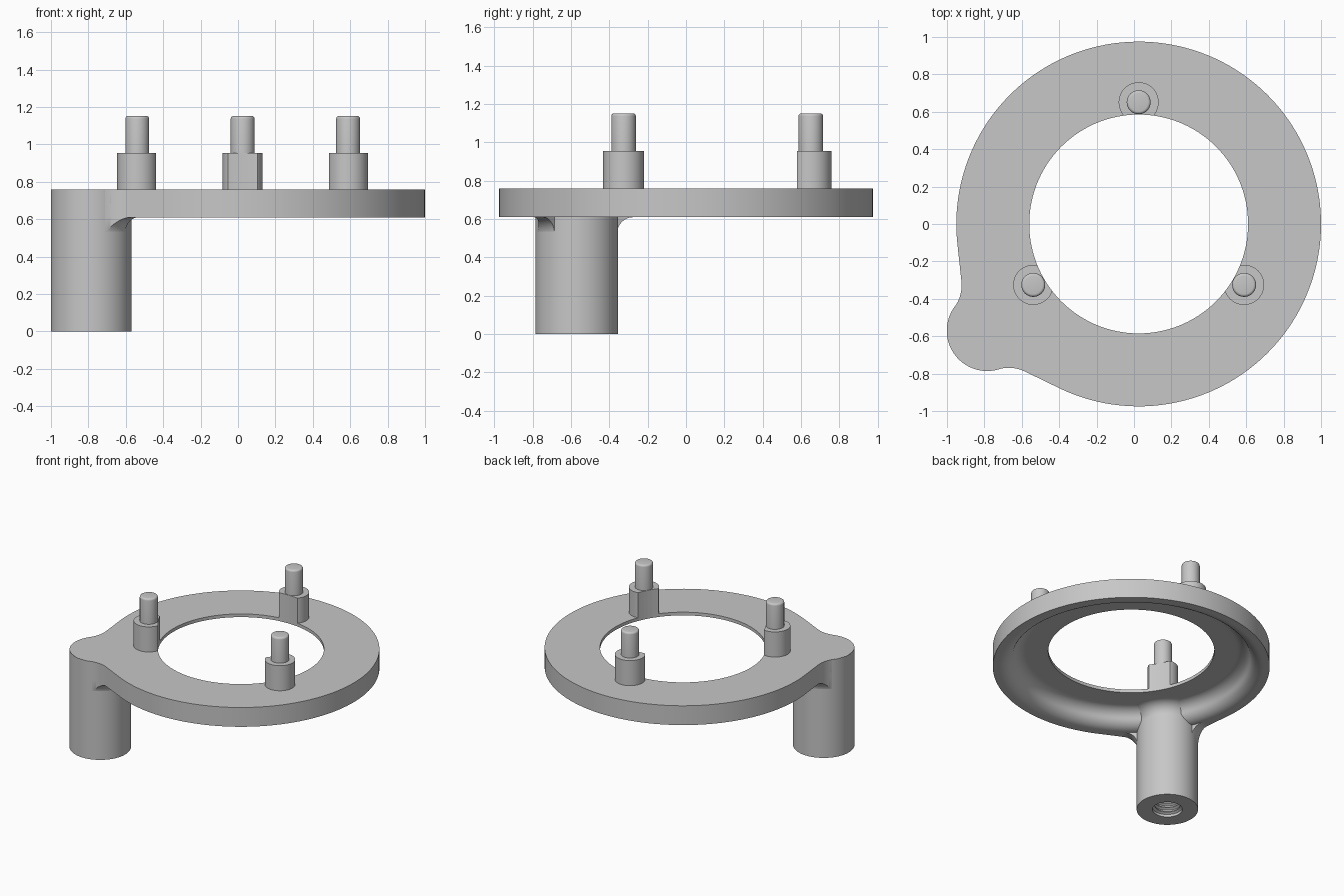
import bpy, bmesh, math
from mathutils import Vector, Matrix

cube = bpy.data.objects.get("Cube")
if cube:
    bpy.data.objects.remove(cube, do_unlink=True)

CENTRE = Vector((0.025, 0, 0))        # ring axis
POST = Vector((-0.785, -0.57, 0))     # post axis
RING_R, HOLE_R, POST_R, NECK_R = 0.975, 0.585, 0.215, 0.2
BOTTOM, FLOOR, TOP = 0.61, 0.735, 0.76

grey = bpy.data.materials.new("plain grey")
grey.use_nodes = True
grey.diffuse_color = (0.57, 0.57, 0.57, 1)
grey.node_tree.nodes["Principled BSDF"].inputs["Base Color"].default_value = (0.57, 0.57, 0.57, 1)


def finish(name, bm):
    bmesh.ops.recalc_face_normals(bm, faces=bm.faces)
    mesh = bpy.data.meshes.new(name)
    bm.to_mesh(mesh)
    bm.free()
    mesh.materials.append(grey)
    obj = bpy.data.objects.new(name, mesh)
    bpy.context.collection.objects.link(obj)
    return obj


def revolve(name, profile, at, steps=64):
    """Spin a closed (radius, height) profile about a vertical axis."""
    bm = bmesh.new()
    verts = [bm.verts.new((r, 0, z)) for r, z in profile]
    edges = [bm.edges.new((a, b)) for a, b in zip(verts, verts[1:] + verts[:1])
             if a.co.x > 0 or b.co.x > 0]
    bmesh.ops.spin(bm, geom=verts + edges, cent=(0, 0, 0), axis=(0, 0, 1),
                   angle=math.tau, steps=steps, use_merge=False)
    bmesh.ops.remove_doubles(bm, verts=bm.verts, dist=0.0002)
    bmesh.ops.translate(bm, verts=bm.verts, vec=at)
    return finish(name, bm)


def arc(cx, cy, r, start, end, n):
    return [(cx + r * math.cos(start + (end - start) * i / n),
             cy + r * math.sin(start + (end - start) * i / n)) for i in range(n + 1)]


def outline_prism(name, low, high):
    """Ring outline with straight tangents and concave necks running into the post."""
    d = (POST - CENTRE).length
    gamma = math.radians(29)
    n = Vector((math.cos(gamma), math.sin(gamma)))
    t = Vector((-n.y, n.x))
    reach = math.sqrt((POST_R + NECK_R) ** 2 - (RING_R + NECK_R - d * n.x) ** 2)
    f = n * (RING_R + NECK_R) + t * (reach - d * n.y)
    theta = math.atan2(-f.y, d - f.x) % math.tau
    pts = arc(0, 0, RING_R, gamma, math.tau - gamma, 120)
    pts += arc(f.x, -f.y, NECK_R, -(gamma + math.pi), -theta, 14)
    pts += arc(d, 0, POST_R, math.pi - theta, theta - math.pi, 40)[1:]
    pts += arc(f.x, f.y, NECK_R, theta, gamma + math.pi, 14)[1:]
    bm = bmesh.new()
    face = bm.faces.new([bm.verts.new((x, y, low)) for x, y in pts])
    ext = bmesh.ops.extrude_face_region(bm, geom=[face])
    bmesh.ops.translate(bm, vec=(0, 0, high - low),
                        verts=[v for v in ext["geom"] if isinstance(v, bmesh.types.BMVert)])
    way = POST - CENTRE
    turn = Matrix.Rotation(math.atan2(way.y, way.x), 4, "Z")
    bmesh.ops.transform(bm, matrix=Matrix.Translation(CENTRE) @ turn, verts=bm.verts)
    return finish(name, bm)


def boolean(obj, cutter, operation):
    mod = obj.modifiers.new("cut", "BOOLEAN")
    mod.operation, mod.solver, mod.object = operation, "EXACT", cutter
    bpy.context.view_layer.objects.active = obj
    bpy.ops.object.modifier_apply(modifier=mod.name)


# Cutters: the S-curved underside with the centre hole, and the outer outline
lip_r, bend = 0.93, 0.1
sweep = math.acos(1 - (FLOOR - BOTTOM) / (2 * bend))
floor_r = lip_r - 2 * bend * math.sin(sweep)
down, up = -math.pi / 2, math.pi / 2
cavity = revolve("cavity_cutter",
                 [(0, 0.3), (lip_r, 0.3)]
                 + arc(lip_r, BOTTOM + bend, bend, down, down - sweep, 10)
                 + arc(floor_r, FLOOR - bend, bend, up - sweep, up, 10)[1:]
                 + [(HOLE_R, FLOOR), (HOLE_R, 1.3), (0, 1.3)], CENTRE, 120)
outline = outline_prism("outline_cutter", 0.3, 0.75)

# Ring plate with rounded lip
plate = outline_prism("ring_plate", BOTTOM, TOP)
boolean(plate, cavity, "DIFFERENCE")
parts = [plate]

# Post with a threaded blind hole in its foot
post_wall = POST_R + 0.001
thread = []
for i in range(12):
    z = 0.012 + i * 0.035
    thread += [(0.105, z), (0.105, z + 0.008), (0.088, z + 0.018), (0.088, z + 0.025)]
parts.append(revolve("post", [(0, 0.759), (post_wall, 0.759), (post_wall, 0),
                              (0.105, 0)] + thread + [(0, 0.46)], POST, 128))


# Coves where the post meets the lip and the hollow floor
def post_cove(name, top, r=0.09):
    curve = [(POST_R + r - x, top - r + z) for x, z in arc(0, 0, r, 0, math.pi / 2, 10)]
    obj = revolve(name, [(0, top - r - 0.02), (POST_R - 0.01, top - r - 0.02)] + curve
                  + [(POST_R + r, top + 0.01), (0, top + 0.01)], POST)
    boolean(obj, outline, "INTERSECT")
    parts.append(obj)
    return obj


boolean(post_cove("lip_cove", BOTTOM), cavity, "DIFFERENCE")
post_cove("floor_cove", FLOOR)

# Three studs: collar trimmed flush with the hole, and a rounded pin
for name, degrees in (("back", 90), ("right", 210), ("left", 330)):
    a = math.radians(degrees)
    at = CENTRE + Vector((math.cos(a), math.sin(a), 0)) * 0.651
    collar = revolve(name + "_collar", [(0, 0.745), (0.107, 0.745), (0.107, 0.955), (0, 0.955)], at, 48)
    boolean(collar, cavity, "DIFFERENCE")
    pin = revolve(name + "_pin", [(0, 0.94), (0.064, 0.94)]
                  + arc(0.049, 1.137, 0.015, 0, math.pi / 2, 4) + [(0, 1.152)], at, 40)
    parts += [collar, pin]

for cutter in (cavity, outline):
    bpy.data.objects.remove(cutter, do_unlink=True)

# Smooth curved walls, keep the edges crisp
bpy.ops.object.select_all(action="DESELECT")
for obj in parts:
    obj.select_set(True)
bpy.context.view_layer.objects.active = plate
bpy.ops.object.shade_smooth_by_angle(angle=math.radians(30))
